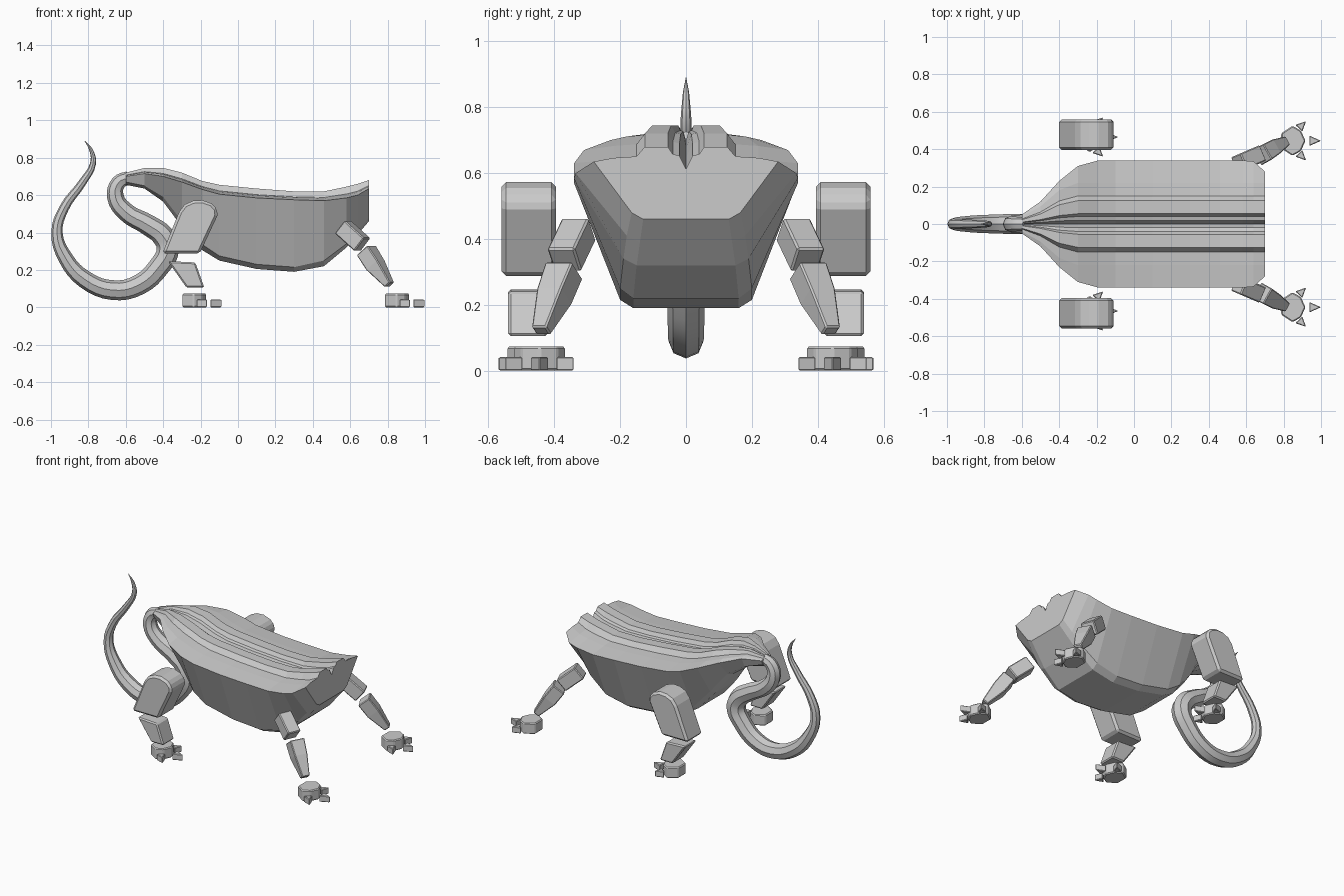
import bpy
import bmesh
from mathutils import Vector

cube = bpy.data.objects.get("Cube")
if cube:
    bpy.data.objects.remove(cube, do_unlink=True)

grey = bpy.data.materials.new("plain_grey")
grey.use_nodes = True
COLOUR = (0.6, 0.6, 0.6, 1)
grey.diffuse_color = COLOUR
grey.node_tree.nodes["Principled BSDF"].inputs["Base Color"].default_value = COLOUR


def loft(name, rings, mirror=False, bevel=0.0, segments=1):
    """Skin a list of closed rings and cap both ends."""
    bm = bmesh.new()
    loops = [[bm.verts.new(p) for p in ring] for ring in rings]
    for a, b in zip(loops, loops[1:]):
        for i in range(len(a)):
            j = (i + 1) % len(a)
            bm.faces.new((a[i], a[j], b[j], b[i]))
    bm.faces.new(loops[0])
    bm.faces.new(loops[-1])
    bmesh.ops.recalc_face_normals(bm, faces=bm.faces)
    mesh = bpy.data.meshes.new(name)
    bm.to_mesh(mesh)
    bm.free()
    mesh.materials.append(grey)
    obj = bpy.data.objects.new(name, mesh)
    bpy.context.collection.objects.link(obj)
    if bevel:
        mod = obj.modifiers.new("soft_edges", "BEVEL")
        mod.width, mod.segments = bevel, segments
    if mirror:
        mod = obj.modifiers.new("other_side", "MIRROR")
        mod.use_axis = (False, True, False)
    return obj


def prism_y(name, outline, lo, hi, bevel):
    """Side outline in x, z pushed through y, on both sides."""
    return loft(name, [[(x, y, z) for x, z in outline] for y in (lo, hi)], True, bevel)


def prism_z(name, outline, height, bevel):
    """Ground outline in x, y raised to a height, on both sides."""
    return loft(name, [[(x, y, z) for x, y in outline] for z in (0, height)], True, bevel)


def limb(name, stations, bevel):
    """Tapered square limb; each station is a point, a width and a depth."""
    axis = (Vector(stations[-1][0]) - Vector(stations[0][0])).normalized()
    across = Vector((-axis.y, axis.x, 0)).normalized()
    up = axis.cross(across)
    rings = []
    for point, w, d in stations:
        rings.append([Vector(point) + across * w * i / 2 + up * d * j / 2
                      for i, j in ((-1, -1), (1, -1), (1, 1), (-1, 1))])
    return loft(name, rings, True, bevel)


# Body: x, half width, crest, rim, side foot, side foot width, belly, belly width
STATIONS = [
    (-.60, .05, .72, .70, .67, .04, .655, .02),
    (-.50, .12, .745, .715, .65, .09, .635, .04),
    (-.40, .23, .745, .70, .59, .13, .565, .07),
    (-.30, .31, .72, .67, .46, .17, .43, .11),
    (-.19, .34, .675, .63, .335, .20, .305, .14),
    (-.10, .34, .655, .605, .275, .20, .25, .16),
    (.10, .34, .635, .585, .23, .20, .205, .16),
    (.30, .34, .62, .575, .215, .20, .19, .16),
    (.46, .34, .62, .57, .25, .20, .22, .16),
    (.58, .34, .645, .585, .34, .19, .32, .15),
    (.64, .335, .66, .60, .41, .18, .39, .14),
    (.70, .28, .68, .635, .48, .165, .46, .13),
]
rings = []
for x, w, crest, rim, low, low_w, belly, belly_w in STATIONS:
    s = min(1, w / .28)
    drop = crest - rim
    # Ridged back from the centre groove out to the rim, then down the side
    half = [(.02 * s, crest - .6 * drop), (.04 * s, crest - .5 * drop), (.055 * s, crest),
            (.125 * s, crest), (.15 * s, crest - .65 * drop), (.22 * s, crest - .75 * drop),
            (w, rim), (low_w, low), (belly_w, belly)]
    ring = [(0, crest - min(.1, 1.5 * drop))] + half + [(-y, z) for y, z in reversed(half)]
    rings.append([(x, y, z) for y, z in ring])
loft("body", rings)

# Tail: x, z, radius along a curling path
TAIL = [(-.58, .695, .035), (-.64, .665, .04), (-.655, .59, .045), (-.60, .51, .05),
        (-.48, .44, .056), (-.40, .38, .06), (-.375, .31, .06), (-.42, .22, .057),
        (-.53, .12, .055), (-.67, .092, .053), (-.82, .15, .048), (-.92, .26, .04),
        (-.968, .40, .03), (-.93, .53, .026), (-.83, .67, .021), (-.775, .77, .016),
        (-.785, .84, .01), (-.82, .89, .001)]
curve = bpy.data.curves.new("tail", "CURVE")
curve.dimensions = "3D"
curve.bevel_depth = 1
curve.bevel_resolution = 2
curve.resolution_u = 4
curve.use_fill_caps = True
spline = curve.splines.new("BEZIER")
spline.bezier_points.add(len(TAIL) - 1)
for knot, (x, z, r) in zip(spline.bezier_points, TAIL):
    knot.co = (x, 0, z)
    knot.radius = r
    knot.handle_left_type = knot.handle_right_type = "AUTO"
curve.materials.append(grey)
tail = bpy.data.objects.new("tail", curve)
bpy.context.collection.objects.link(tail)
bpy.ops.object.select_all(action="DESELECT")
tail.select_set(True)
bpy.context.view_layer.objects.active = tail
bpy.ops.object.convert(target="MESH")
bpy.ops.object.shade_smooth_by_angle(angle=.6)

# Hind legs: round-topped thighs and tapered shins
prism_y("hind_thighs", [(-.405, .287), (-.205, .287), (-.11, .49), (-.112, .525), (-.14, .555),
                        (-.19, .573), (-.24, .57), (-.285, .55), (-.315, .51)], .395, .56, .014)
prism_y("hind_shins", [(-.375, .247), (-.228, .24), (-.18, .105), (-.275, .105)], .42, .54, .008)

# Front legs
limb("front_upper_arms", [((.56, .325, .43), .09, .09), ((.665, .37, .335), .09, .09)], .006)
limb("front_forearms", [((.685, .37, .305), .095, .085), ((.735, .40, .225), .085, .085),
                        ((.81, .44, .12), .05, .04)], .005)

# Feet: a pointed pad with three wedge toes
PAD = [(-.125, -.04), (-.065, -.08), (-.02, -.055), (.005, 0), (-.02, .055), (-.065, .08), (-.125, .04)]
FRONT_TOE = [(.025, -.028), (.088, 0), (.025, .028)]
SIDE_TOE = [(-.05, .085), (-.012, .05), (.008, .105)]
for label, fx, fy in (("front", .912, .445), ("hind", -.173, .465)):
    def place(outline, flip=1):
        return [(fx + x, fy + flip * y) for x, y in outline]
    prism_z(label + "_foot_pads", place(PAD), .073, .006)
    prism_z(label + "_middle_toes", place(FRONT_TOE), .042, .004)
    prism_z(label + "_outer_toes", place(SIDE_TOE), .042, .004)
    prism_z(label + "_inner_toes", place(SIDE_TOE, -1), .042, .004)
